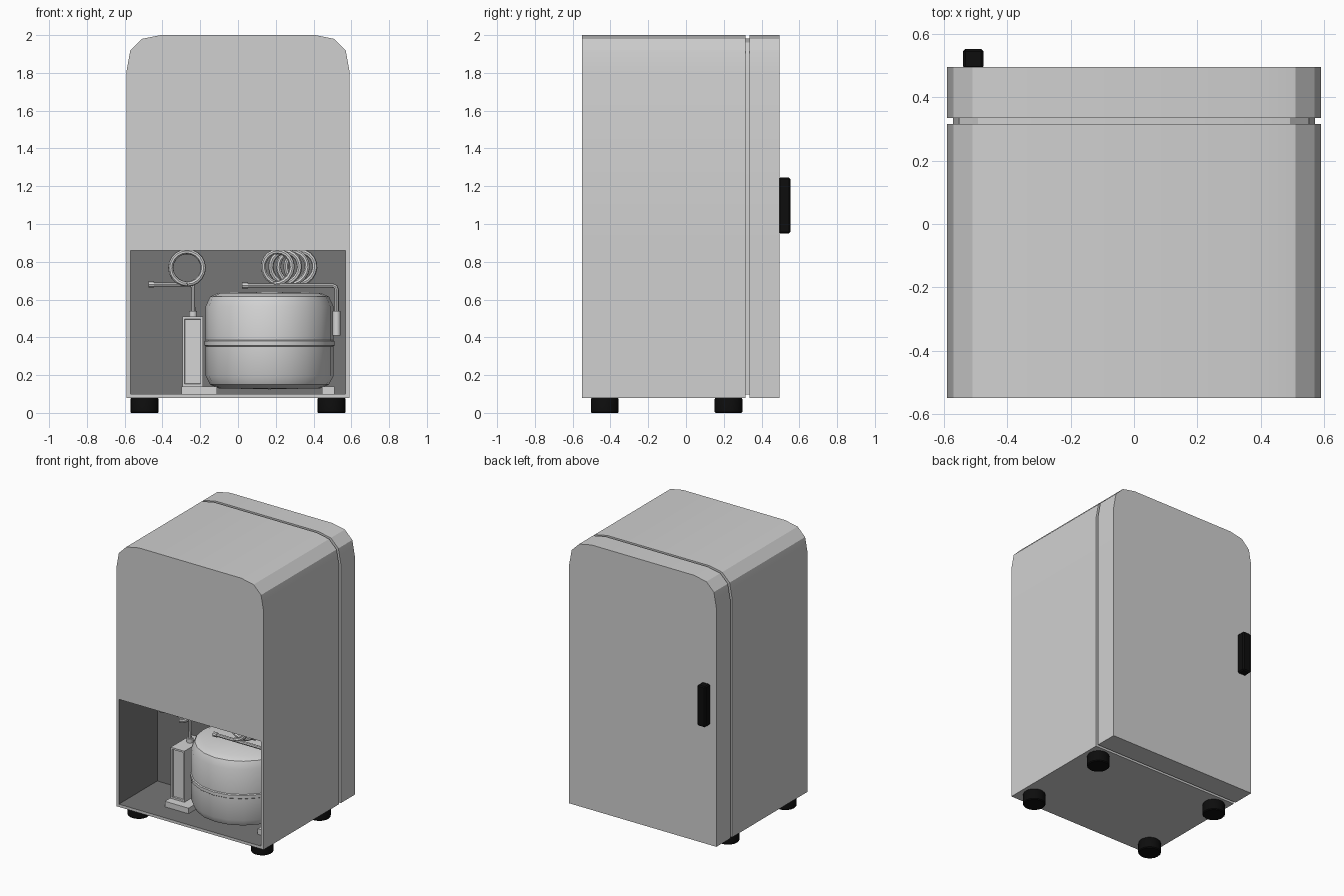
import bpy, bmesh, math
from mathutils import Matrix, Vector

if "Cube" in bpy.data.objects:
    bpy.data.objects.remove(bpy.data.objects["Cube"])


def material(name, rgb):
    m = bpy.data.materials.new(name)
    m.diffuse_color = (*rgb, 1)
    m.use_nodes = True
    m.node_tree.nodes["Principled BSDF"].inputs["Base Color"].default_value = m.diffuse_color
    return m


SHELL = material("light grey", (0.63, 0.63, 0.63))
BAY = material("dark grey", (0.18, 0.18, 0.18))
BLACK = material("black", (0.004, 0.004, 0.004))
METAL = material("pale metal", (0.66, 0.66, 0.66))


def finish(name, bm, *mats):
    bmesh.ops.recalc_face_normals(bm, faces=bm.faces)
    me = bpy.data.meshes.new(name)
    bm.to_mesh(me)
    bm.free()
    ob = bpy.data.objects.new(name, me)
    bpy.context.collection.objects.link(ob)
    for m in mats:
        me.materials.append(m)
    smooth(ob)
    return ob


def smooth(ob):
    bpy.ops.object.select_all(action='DESELECT')
    bpy.context.view_layer.objects.active = ob
    ob.select_set(True)
    bpy.ops.object.shade_smooth_by_angle(angle=math.radians(32))


def box(name, lo, hi, mat, bevel=0.0, panel=False):
    bm = bmesh.new()
    lo, hi = Vector(lo), Vector(hi)
    bmesh.ops.create_cube(bm, size=1, matrix=Matrix.Translation((lo + hi) / 2)
                          @ Matrix.Diagonal((*(hi - lo), 1)))
    if bevel:
        bmesh.ops.bevel(bm, geom=bm.edges[:], offset=bevel, segments=1, affect='EDGES')
    if panel:
        front = [f for f in bm.faces if f.normal.y < -0.9]
        bmesh.ops.inset_region(bm, faces=front, thickness=0.018)
        bmesh.ops.inset_region(bm, faces=front, thickness=0.003, depth=-0.01)
    return finish(name, bm, mat)


def lathe(name, profile, centre, mat, sides):
    bm = bmesh.new()
    vs = [bm.verts.new((r, 0, z)) for r, z in profile]
    es = [bm.edges.new(p) for p in zip(vs, vs[1:])]
    bmesh.ops.spin(bm, geom=vs + es, cent=(0, 0, 0), axis=(0, 0, 1),
                   angle=math.tau, steps=sides)
    bmesh.ops.remove_doubles(bm, verts=bm.verts, dist=1e-4)
    bmesh.ops.translate(bm, verts=bm.verts, vec=centre)
    return finish(name, bm, mat)


def tube(name, points, radius, mat):
    cu = bpy.data.curves.new(name, 'CURVE')
    cu.dimensions = '3D'
    cu.bevel_depth = radius
    cu.bevel_resolution = 2
    cu.use_fill_caps = True
    sp = cu.splines.new('POLY')
    sp.points.add(len(points) - 1)
    for p, co in zip(sp.points, points):
        p.co = (*co, 1)
    ob = bpy.data.objects.new(name, cu)
    bpy.context.collection.objects.link(ob)
    cu.materials.append(mat)
    bpy.ops.object.select_all(action='DESELECT')
    bpy.context.view_layer.objects.active = ob
    ob.select_set(True)
    bpy.ops.object.convert(target='MESH')
    smooth(bpy.context.view_layer.objects.active)


def outline(inset=0.0):
    """Cabinet silhouette, counter-clockwise in x/z from bottom left."""
    w, t, b = 0.59 - inset, 2.0 - inset, 0.08 + inset
    half = [(w, b), (w, 0.86), (w, t - 0.19), (w - 0.02, t - 0.08),
            (w - 0.08, t - 0.02), (w - 0.18, t)]
    return [(-w, b)] + half + [(-x, z) for x, z in reversed(half[1:])]


def slab(name, y0, y1, mat, inset=0.0):
    bm = bmesh.new()
    f = bm.faces.new([bm.verts.new((x, y0, z)) for x, z in outline(inset)])
    new = bmesh.ops.extrude_face_region(bm, geom=[f])['geom']
    bmesh.ops.translate(bm, vec=(0, y1 - y0, 0),
                        verts=[v for v in new if isinstance(v, bmesh.types.BMVert)])
    if not any(set(g.verts) == set(f.verts) for g in bm.faces):
        bm.faces.new(f.verts)
    return finish(name, bm, mat)


# Cabinet with an open machine bay in the front
bm = bmesh.new()
prof = outline()
front = [bm.verts.new((x, -0.55, z)) for x, z in prof]
back = [bm.verts.new((x, 0.315, z)) for x, z in prof]
n = len(prof)
for i in range(n):
    j = (i + 1) % n
    bm.faces.new((front[i], front[j], back[j], back[i]))
bm.faces.new(back[::-1])
hole = [(-0.57, 0.10), (0.57, 0.10), (0.57, 0.86), (-0.57, 0.86)]
h = [bm.verts.new((x, -0.55, z)) for x, z in hole]
d = [bm.verts.new((x, -0.11, z)) for x, z in hole]
bm.faces.new((front[0], front[1], h[1], h[0]))
bm.faces.new((front[1], front[2], h[2], h[1]))
bm.faces.new((front[-1], front[0], h[0], h[3]))
bm.faces.new(front[2:] + [h[3], h[2]])
inner = [bm.faces.new((h[i], h[(i + 1) % 4], d[(i + 1) % 4], d[i])) for i in range(4)]
inner.append(bm.faces.new(d))
for f in inner:
    f.material_index = 1
finish("cabinet", bm, SHELL, BAY)

# Seal and door on the far side, with its handle
slab("door_seal", 0.31, 0.34, SHELL, 0.018)
slab("door", 0.335, 0.495, SHELL)
box("door_handle", (-0.54, 0.49, 0.95), (-0.475, 0.553, 1.245), BLACK, 0.008)

# Feet
for sx in (-1, 1):
    for y in (-0.43, 0.225):
        lathe("foot", [(0, 0), (0.07, 0), (0.075, 0.006), (0.075, 0.07), (0.07, 0.082), (0, 0.082)],
              (sx * 0.495, y, 0), BLACK, 18)

# Compressor drum with seam band
lathe("compressor",
      [(0, 0.64), (0.27, 0.635), (0.315, 0.615), (0.338, 0.565), (0.338, 0.385),
       (0.345, 0.38), (0.345, 0.357), (0.338, 0.352), (0.338, 0.195), (0.315, 0.15),
       (0.27, 0.13), (0, 0.125)], (0.167, -0.185, 0), METAL, 20)
box("compressor_foot", (0.445, -0.41, 0.10), (0.51, -0.11, 0.14), METAL)

# Relay box on its base
box("relay_base", (-0.30, -0.41, 0.10), (-0.11, -0.11, 0.14), METAL)
box("relay_box", (-0.295, -0.35, 0.14), (-0.185, -0.115, 0.51), METAL, panel=True)


# Pipes, fittings and coils
def coil(name, x0, x1, y0, y1, turns):
    pts = []
    for i in range(turns * 20 + 1):
        t, a = i / (turns * 20), math.tau * i / 20
        pts.append((x0 + (x1 - x0) * t + 0.086 * math.sin(a), y0 + (y1 - y0) * t,
                    0.768 - 0.086 * math.cos(a)))
    tube(name, pts, 0.014, METAL)


def fitting(x, y, z0, z1, r):
    lathe("pipe_fitting", [(0, z0), (r, z0), (r, z1), (0, z1)], (x, y, 0), METAL, 12)


tube("relay_pipe", [(-0.47, -0.21, 0.68), (-0.25, -0.21, 0.68), (-0.238, -0.21, 0.668),
                    (-0.238, -0.21, 0.50)], 0.012, METAL)
fitting(-0.238, -0.21, 0.505, 0.54, 0.022)
tube("relay_pipe_end", [(-0.475, -0.21, 0.68), (-0.445, -0.21, 0.68)], 0.017, METAL)
coil("relay_coil", -0.27, -0.27, -0.28, -0.14, 3)

tube("compressor_pipe", [(0.03, -0.31, 0.675), (0.50, -0.31, 0.675), (0.516, -0.31, 0.668),
                         (0.522, -0.31, 0.65), (0.522, -0.31, 0.53)], 0.012, METAL)
tube("compressor_pipe_end", [(0.022, -0.31, 0.675), (0.052, -0.31, 0.675)], 0.017, METAL)
fitting(0.522, -0.31, 0.41, 0.54, 0.021)
coil("compressor_coil", 0.19, 0.35, -0.31, -0.15, 4)
